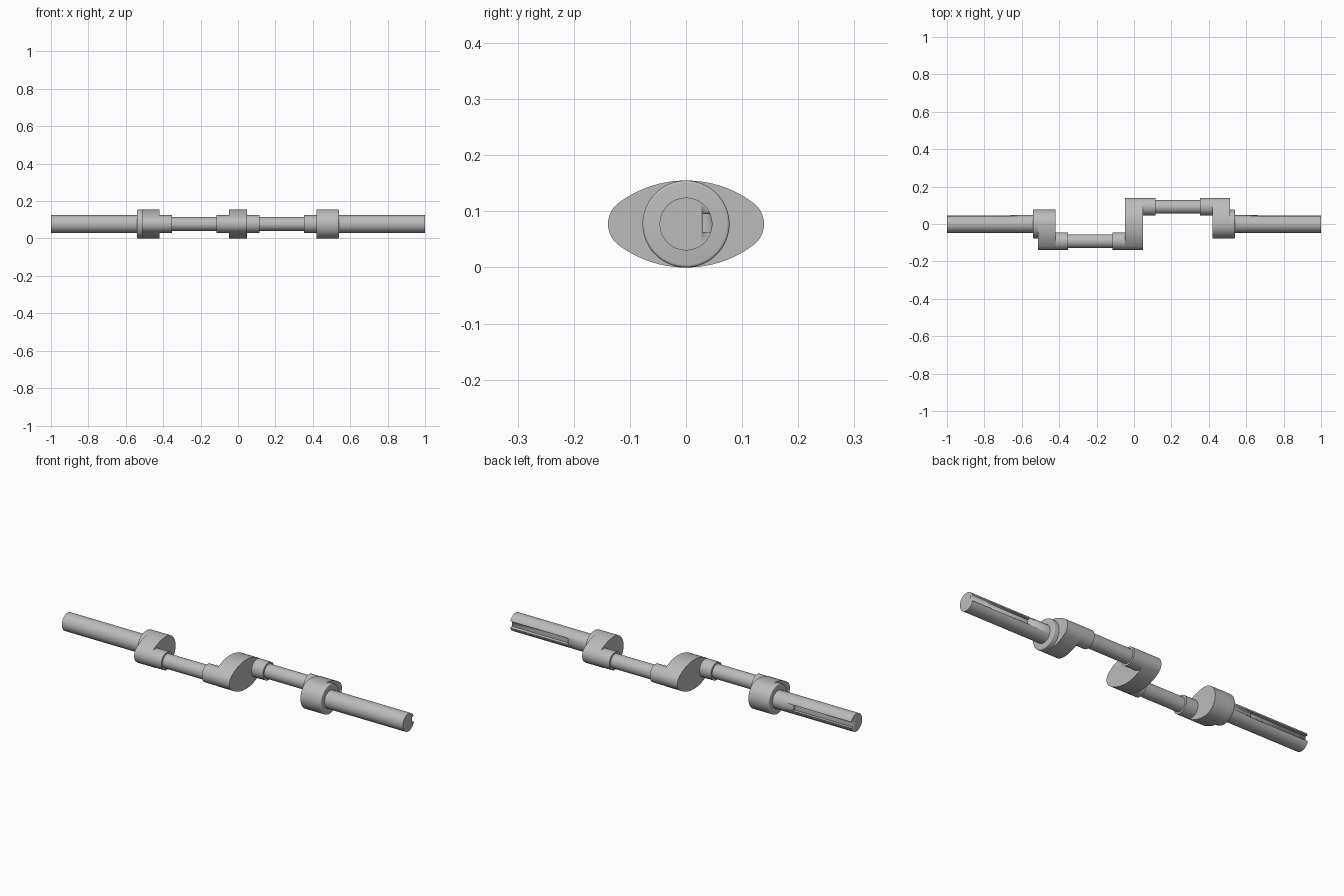
import bpy
import bmesh
from math import pi, sin, cos, asin, atan2, radians
from mathutils import Matrix

cube = bpy.data.objects.get("Cube")
if cube:
    bpy.data.objects.remove(cube)

AXIS = 0.0775      # height of the main axis, also the web radius
SHAFT = 0.047      # radius of shaft ends and pin collars
PIN = 0.037        # radius of crank pins
THROW = 0.092      # offset of crank pins from the main axis
WEB = 0.047        # half thickness of a web

steel = bpy.data.materials.new("grey steel")
steel.use_nodes = True
steel.diffuse_color = (0.5, 0.5, 0.5, 1)
steel.node_tree.nodes["Principled BSDF"].inputs["Base Color"].default_value = (0.5, 0.5, 0.5, 1)


def finish(name, bm):
    """Turn a bmesh into a smooth-shaded steel object."""
    bmesh.ops.recalc_face_normals(bm, faces=bm.faces)
    mesh = bpy.data.meshes.new(name)
    bm.to_mesh(mesh)
    bm.free()
    mesh.materials.append(steel)
    obj = bpy.data.objects.new(name, mesh)
    bpy.context.collection.objects.link(obj)
    bpy.ops.object.select_all(action='DESELECT')
    obj.select_set(True)
    bpy.context.view_layer.objects.active = obj
    bpy.ops.object.shade_smooth_by_angle(angle=radians(30))
    return obj


def turned(name, profile, y=0, segments=64):
    """Solid turned about the x direction from (x, radius) steps."""
    bm = bmesh.new()
    rings = []
    for x, r in profile:
        rings.append([bm.verts.new((x, y + r * cos(2 * pi * i / segments),
                                    AXIS + r * sin(2 * pi * i / segments)))
                      for i in range(segments)])
    for a, b in zip(rings, rings[1:]):
        for i in range(segments):
            j = (i + 1) % segments
            bm.faces.new((a[i], a[j], b[j], b[i]))
    bm.faces.new(rings[0])
    bm.faces.new(rings[-1])
    return finish(name, bm)


def lobe():
    """Half outline of a web, from its tip at +y up to the crown at y = 0."""
    big = (THROW**2 + AXIS**2 - SHAFT**2) / (2 * (AXIS - SHAFT))
    turn = atan2(big - AXIS, THROW)
    tip = [(THROW + SHAFT * cos(turn * i / 12), SHAFT * sin(turn * i / 12)) for i in range(12)]
    arc = [turn + (pi / 2 - turn) * i / 16 for i in range(17)]
    return tip + [(big * cos(a), AXIS - big + big * sin(a)) for a in arc]


def web(name, x0, x1, side):
    """Plate with a lobe towards side (+1 or -1), or both ways when side is 0."""
    upper = lobe()
    if side == 0:
        upper += [(-y, z) for y, z in reversed(upper[:-1])]
    else:
        upper += [(AXIS * cos(a), AXIS * sin(a))
                  for a in (pi / 2 + pi / 2 * i / 24 for i in range(1, 25))]
    outline = upper + [(y, -z) for y, z in reversed(upper[1:-1])]
    flip = side or 1
    bm = bmesh.new()
    a, b = [[bm.verts.new((x, flip * y, AXIS + z)) for y, z in outline] for x in (x0, x1)]
    for i in range(len(a)):
        j = (i + 1) % len(a)
        bm.faces.new((a[i], a[j], b[j], b[i]))
    bm.faces.new(a)
    bm.faces.new(b)
    return finish(name, bm)


# Central web joining the two pins
web("centre_web", -WEB, WEB, 0)

for side, label in ((1, "left"), (-1, "right")):
    # End web with its rounded shoulder disc
    web(label + "_web", side * 0.42, side * 0.512, side)
    edge = 0.005
    rounding = [(side * (0.54 - edge + edge * sin(t)), AXIS - edge + edge * cos(t))
                for t in (pi / 8 * i for i in range(5))]
    turned(label + "_shoulder", [(side * 0.512, AXIS)] + rounding)

    # Crank pin with a collar at each end
    steps = [(0.04, SHAFT), (0.115, SHAFT), (0.115, PIN),
             (0.352, PIN), (0.352, SHAFT), (0.43, SHAFT)]
    turned(label + "_crank_pin", [(side * x, r) for x, r in steps], side * THROW)

    # Shaft end with an open keyway on the back
    shaft = turned(label + "_shaft", [(side * 0.52, SHAFT), (side, SHAFT)])
    bm = bmesh.new()
    bmesh.ops.create_cube(bm, size=1, matrix=Matrix.Translation((side * 0.86, 0.059, AXIS + 0.002))
                          @ Matrix.Diagonal((0.4, 0.06, 0.032, 1)))
    cutter = finish("keyway_cutter", bm)
    cutter.hide_render = True
    cut = shaft.modifiers.new("keyway", 'BOOLEAN')
    cut.operation = 'DIFFERENCE'
    cut.solver = 'EXACT'
    cut.object = cutter
    bpy.context.view_layer.objects.active = shaft
    bpy.ops.object.modifier_apply(modifier=cut.name)
    bpy.data.objects.remove(cutter)
